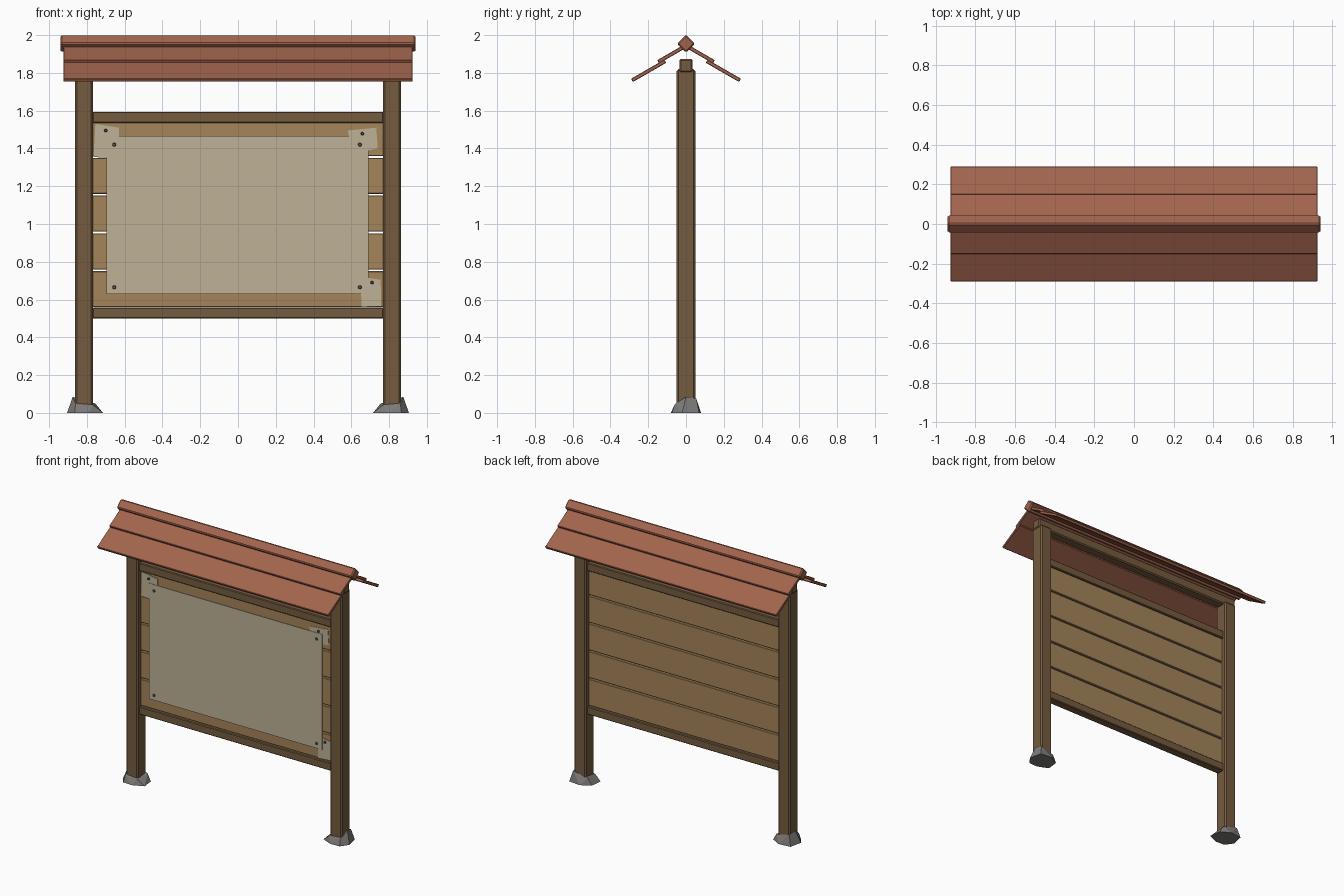
import bpy, bmesh, math
from mathutils import Matrix, Vector

cube = bpy.data.objects.get("Cube")
if cube:
    bpy.data.objects.remove(cube, do_unlink=True)


def material(name, hex_code):
    rgb = [int(hex_code[i:i + 2], 16) / 255 for i in (0, 2, 4)]
    lin = [c / 12.92 if c < 0.04 else ((c + 0.055) / 1.055) ** 2.4 for c in rgb]
    mat = bpy.data.materials.new(name)
    mat.use_nodes = True
    mat.diffuse_color = (*lin, 1)
    mat.node_tree.nodes["Principled BSDF"].inputs["Base Color"].default_value = (*lin, 1)
    return mat


TIMBER = material("dark timber", "755B3F")
BOARD = material("tan board", "A5855A")
ROOF = material("red roof", "A2644D")
PAPER = material("old paper", "BFB297")
STONE = material("grey stone", "7C7A77")
IRON = material("dark iron", "55504C")


def finish(name, bm, mat, bevel=0.0):
    bmesh.ops.recalc_face_normals(bm, faces=bm.faces)
    mesh = bpy.data.meshes.new(name)
    bm.to_mesh(mesh)
    bm.free()
    mesh.materials.append(mat)
    obj = bpy.data.objects.new(name, mesh)
    bpy.context.collection.objects.link(obj)
    if bevel:
        mod = obj.modifiers.new("worn edges", "BEVEL")
        mod.width, mod.segments = bevel, 1
    return obj


def box(name, centre, size, mat, bevel=0.0, tilt=0.0):
    bm = bmesh.new()
    bmesh.ops.create_cube(bm, size=1)
    place = Matrix.Translation(centre) @ Matrix.Rotation(tilt, 4, "X") @ Matrix.Diagonal((*size, 1))
    bmesh.ops.transform(bm, matrix=place, verts=bm.verts)
    return finish(name, bm, mat, bevel)


def sheet(name, outline, y):
    """Thin paper with an (x, z) outline, front face at y."""
    bm = bmesh.new()
    face = bm.faces.new([bm.verts.new((x, y, z)) for x, z in outline])
    new = bmesh.ops.extrude_face_region(bm, geom=[face])["geom"]
    bmesh.ops.translate(bm, vec=(0, 0.003, 0), verts=[v for v in new if isinstance(v, bmesh.types.BMVert)])
    return finish(name, bm, PAPER)


def rock(name, side):
    """Low faceted stone mound, tallest on the outer side."""
    bm = bmesh.new()
    base = [(0.09, -0.02), (0.07, 0.07), (-0.02, 0.08), (-0.09, 0.04),
            (-0.1, -0.045), (-0.02, -0.08), (0.05, -0.075)]
    peaks = [(0.06, 0.0, 0.085), (0.05, 0.055, 0.075), (0.045, -0.06, 0.045),
             (-0.05, -0.055, 0.04), (-0.06, 0.045, 0.05)]
    for x, y, z in [(x, y, 0) for x, y in base] + peaks:
        bm.verts.new((side * (0.815 + x), y, z))
    bmesh.ops.convex_hull(bm, input=bm.verts)
    return finish(name, bm, STONE)


# Posts standing in stones
for label, side in (("left", 1), ("right", -1)):
    box(f"{label}_post", (side * 0.815, 0, 0.915), (0.096, 0.1, 1.81), TIMBER, 0.01)
    rock(f"{label}_post_stone", side)

# Horizontal timbers
box("ridge_beam", (0, 0, 1.838), (1.74, 0.07, 0.07), TIMBER, 0.008)
for label, z in (("top", 1.565), ("bottom", 0.528)):
    box(f"{label}_rail", (0, 0, z), (1.54, 0.06, 0.058), TIMBER, 0.005)

# Backing boards with narrow gaps
for i in range(5):
    box(f"backing_board_{i + 1}", (0, 0, 0.655 + 0.2 * i), (1.54, 0.03, 0.19), BOARD, 0.003)

# Notice sheet and older scraps peeking out behind it
sheet("notice_sheet", [(-0.695, 0.63), (0.69, 0.63), (0.69, 1.465), (-0.695, 1.465)], -0.024)
sheet("upper_right_scrap", [(-0.765, 1.355), (-0.69, 1.35), (-0.63, 1.42), (-0.63, 1.51), (-0.755, 1.53)], -0.019)
sheet("upper_left_scrap", [(0.6, 1.42), (0.69, 1.39), (0.74, 1.4), (0.732, 1.51), (0.58, 1.495)], -0.019)
sheet("lower_left_scrap", [(0.655, 0.56), (0.758, 0.567), (0.755, 0.705), (0.685, 0.715), (0.65, 0.66)], -0.019)

# Nail heads
nails = [(-0.655, 1.42), (0.645, 1.42), (-0.655, 0.665), (0.645, 0.665),
         (-0.7, 1.495), (0.658, 1.478), (0.71, 0.69)]
for i, (x, z) in enumerate(nails):
    bm = bmesh.new()
    radius = 0.012 if i < 4 else 0.009
    bmesh.ops.create_cone(bm, cap_ends=True, segments=8, radius1=radius, radius2=radius * 0.7, depth=0.012,
                          matrix=Matrix.Translation((x, -0.025, z)) @ Matrix.Rotation(math.pi / 2, 4, "X"))
    finish(f"nail_{i + 1}", bm, IRON)

# Overlapping roof boards and diamond ridge cap
slope = math.radians(30)
for label, side in (("back", 1), ("front", -1)):
    for row, y0, y1, z0 in (("upper", 0.01, 0.147, 1.938), ("lower", 0.11, 0.286, 1.862)):
        middle = (y0 + y1) / 2
        z = z0 - (middle - y0) * math.tan(slope)
        box(f"{label}_{row}_roof_board", (0, side * middle, z),
            (1.85, (y1 - y0) / math.cos(slope), 0.02), ROOF, 0.003, -side * slope)
box("ridge_cap", (0, 0, 1.955), (1.88, 0.068, 0.068), ROOF, 0.008, math.pi / 4)
